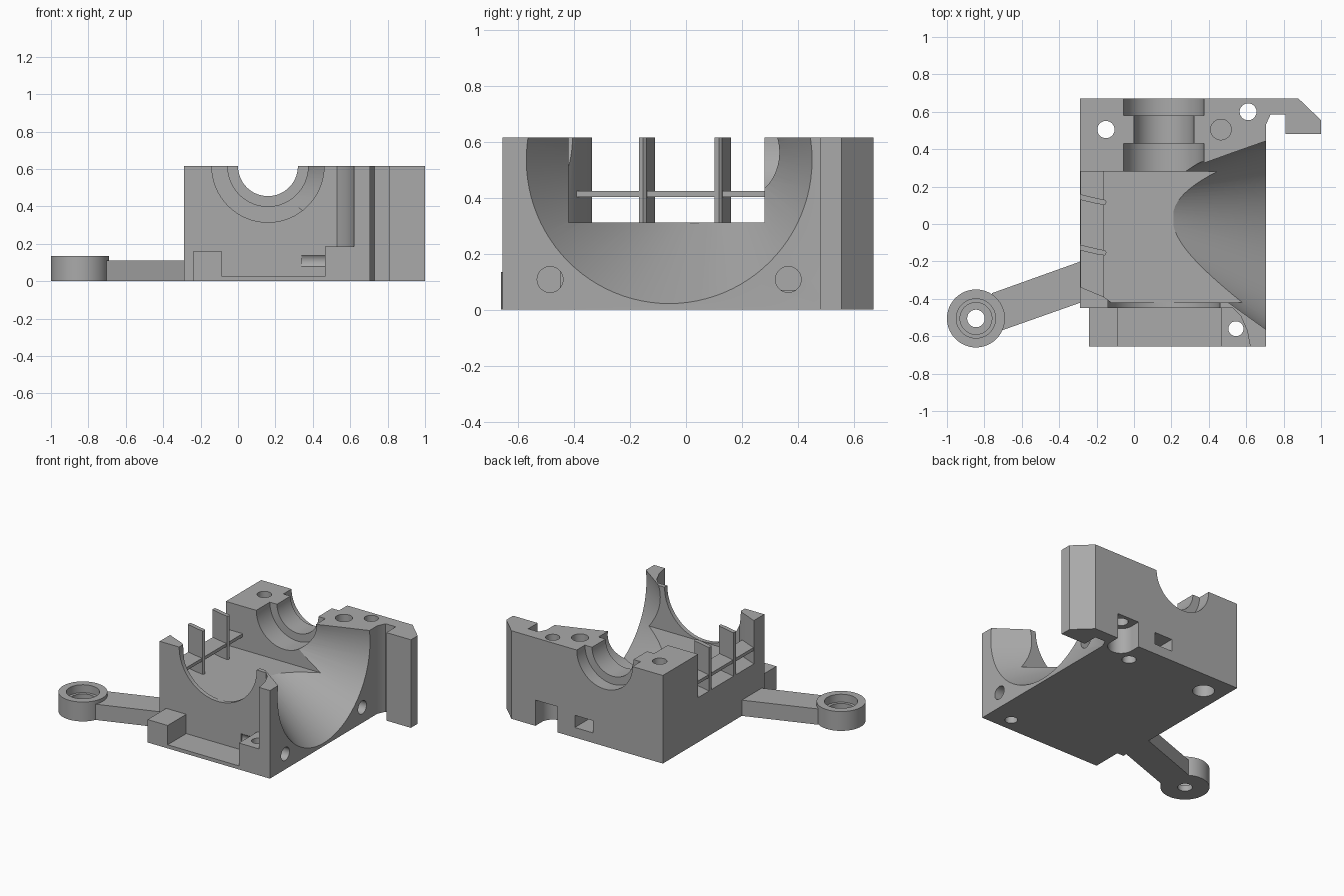
import bpy, bmesh, math
from mathutils import Vector, Matrix

if "Cube" in bpy.data.objects:
    bpy.data.objects.remove(bpy.data.objects["Cube"], do_unlink=True)

grey = bpy.data.materials.new("plain grey")
grey.use_nodes = True
colour = (0.4, 0.4, 0.4, 1)
grey.diffuse_color = colour
grey.node_tree.nodes["Principled BSDF"].inputs["Base Color"].default_value = colour

TOP = 0.615
OVER = 0.7   # cutters that leave through the top end here


def make(name, bm):
    bmesh.ops.recalc_face_normals(bm, faces=bm.faces)
    mesh = bpy.data.meshes.new(name)
    bm.to_mesh(mesh)
    bm.free()
    ob = bpy.data.objects.new(name, mesh)
    bpy.context.collection.objects.link(ob)
    mesh.materials.append(grey)
    return ob


def prism(name, points, z0, z1):
    bm = bmesh.new()
    base = bm.faces.new([bm.verts.new((x, y, z0)) for x, y in points])
    new = bmesh.ops.extrude_face_region(bm, geom=[base])["geom"]
    verts = [v for v in new if isinstance(v, bmesh.types.BMVert)]
    bmesh.ops.translate(bm, verts=verts, vec=(0, 0, z1 - z0))
    return make(name, bm)


def box(name, x0, x1, y0, y1, z0, z1):
    return prism(name, [(x0, y0), (x1, y0), (x1, y1), (x0, y1)], z0, z1)


def rod(name, start, end, r):
    a, b = Vector(start), Vector(end)
    bm = bmesh.new()
    turn = (b - a).to_track_quat("Z", "Y").to_matrix().to_4x4()
    bmesh.ops.create_cone(bm, cap_ends=True, segments=64, radius1=r, radius2=r,
                          depth=(b - a).length,
                          matrix=Matrix.Translation((a + b) / 2) @ turn)
    return make(name, bm)


def loft(name, rings, n=96):
    # rings: x, centre y, centre z, half width, half height
    bm = bmesh.new()
    loops = []
    for x, cy, cz, a, b in rings:
        angles = [2 * math.pi * i / n for i in range(n)]
        loops.append([bm.verts.new((x, cy + a * math.cos(t), cz + b * math.sin(t)))
                      for t in angles])
    for p, q in zip(loops, loops[1:]):
        for i in range(n):
            j = (i + 1) % n
            bm.faces.new((p[i], p[j], q[j], q[i]))
    bm.faces.new(loops[0])
    bm.faces.new(loops[-1])
    return make(name, bm)


def cut(target, *cutters):
    bpy.context.view_layer.objects.active = target
    for c in cutters:
        mod = target.modifiers.new("cut", "BOOLEAN")
        mod.operation = "DIFFERENCE"
        mod.solver = "EXACT"
        mod.object = c
        bpy.ops.object.modifier_apply(modifier=mod.name)
        bpy.data.objects.remove(c, do_unlink=True)


def smooth(ob):
    bpy.ops.object.select_all(action="DESELECT")
    ob.select_set(True)
    bpy.context.view_layer.objects.active = ob
    bpy.ops.object.shade_smooth_by_angle(angle=math.radians(25))


# Housing block with the hook at the back right corner
housing = prism("housing", [
    (-.29, -.45), (-.24, -.45), (-.24, -.655), (.705, -.655), (.705, .53),
    (.73, .585), (.81, .585), (.81, .48), (1, .48), (1, .555), (.88, .67),
    (-.29, .67)], 0, TOP)

# Stepped front ledge and corner post
cut(housing,
    box("ledge_cut", -.3, -.08, -.7, -.45, .16, OVER),
    box("recess_cut", -.085, .465, -.7, -.45, .025, OVER),
    prism("post_cut", [(.46, -.45), (.53, -.45), (.57, -.49), (.605, -.57),
                       (.63, -.7), (.46, -.7)], .185, OVER))

# Central chamber, open to the left, and the funnel on the right
cut(housing,
    prism("chamber_cut", [(-.4, -.335), (-.29, -.335), (-.16, -.39), (-.12, -.42),
                          (.58, -.42), (.58, .28), (-.4, .28)], .312, OVER),
    loft("funnel_cut", [(.21, .03, .535, .25, .225), (.705, -.06, .535, .51, .513),
                        (.73, -.06, .535, .52, .52)]))

# Shaft seat: stepped half bores along y
for y0, y1, r in [(-.5, -.4, .3), (.27, .43, .215), (.4, .6, .16), (.58, .7, .215)]:
    cut(housing, rod("bore_cut", (.16, y0, TOP), (.16, y1, TOP), r))

# Vertical screw holes: x, y, bottom, top, radius
for x, y, z0, z1, r in [(-.15, .505, -.1, OVER, .046), (-.15, .505, -.1, .14, .07),
                        (.61, .6, -.1, OVER, .045), (.545, -.56, -.1, OVER, .04),
                        (.465, .505, .33, OVER, .055), (.465, .505, -.1, .06, .045),
                        (.61, .6, -.1, .18, .085)]:
    cut(housing, rod("hole_cut", (x, y, z0), (x, y, z1), r))

# Open notch and nut slot in the back, side screw holes
cut(housing,
    box("notch_cut", .525, .695, .6, .75, -.1, .18),
    box("nut_slot_cut", .25, .39, .3, .75, .07, .155),
    rod("side_hole_cut", (.34, -.485, .108), (.8, -.485, .108), .046),
    rod("side_hole_cut", (.3, .365, .108), (.8, .365, .108), .046))
smooth(housing)

# Guide slats and their cross plate in the left opening
for name, y in [("back_slat", .13), ("front_slat", -.14)]:
    smooth(prism(name, [(-.29, y), (-.2, y - .022), (-.155, y - .028), (-.147, y - .013),
                        (-.155, y - .001), (-.2, y + .008), (-.29, y + .03)], .305, TOP))
box("cross_plate", -.285, -.16, -.395, .285, .402, .424)

# Mounting arm and its ring
prism("mounting_arm", [(-.76, -.37), (-.71, -.57), (-.285, -.42), (-.285, -.2)], 0, .11)
cx, cy = -.845, -.505
ring = rod("mounting_ring", (cx, cy, 0), (cx, cy, .135), .155)
cut(ring,
    rod("ring_cut", (cx, cy, .08), (cx, cy, .3), .105),
    rod("ring_cut", (cx, cy, .04), (cx, cy, .3), .085),
    rod("ring_cut", (cx, cy, -.1), (cx, cy, .3), .047))
smooth(ring)
